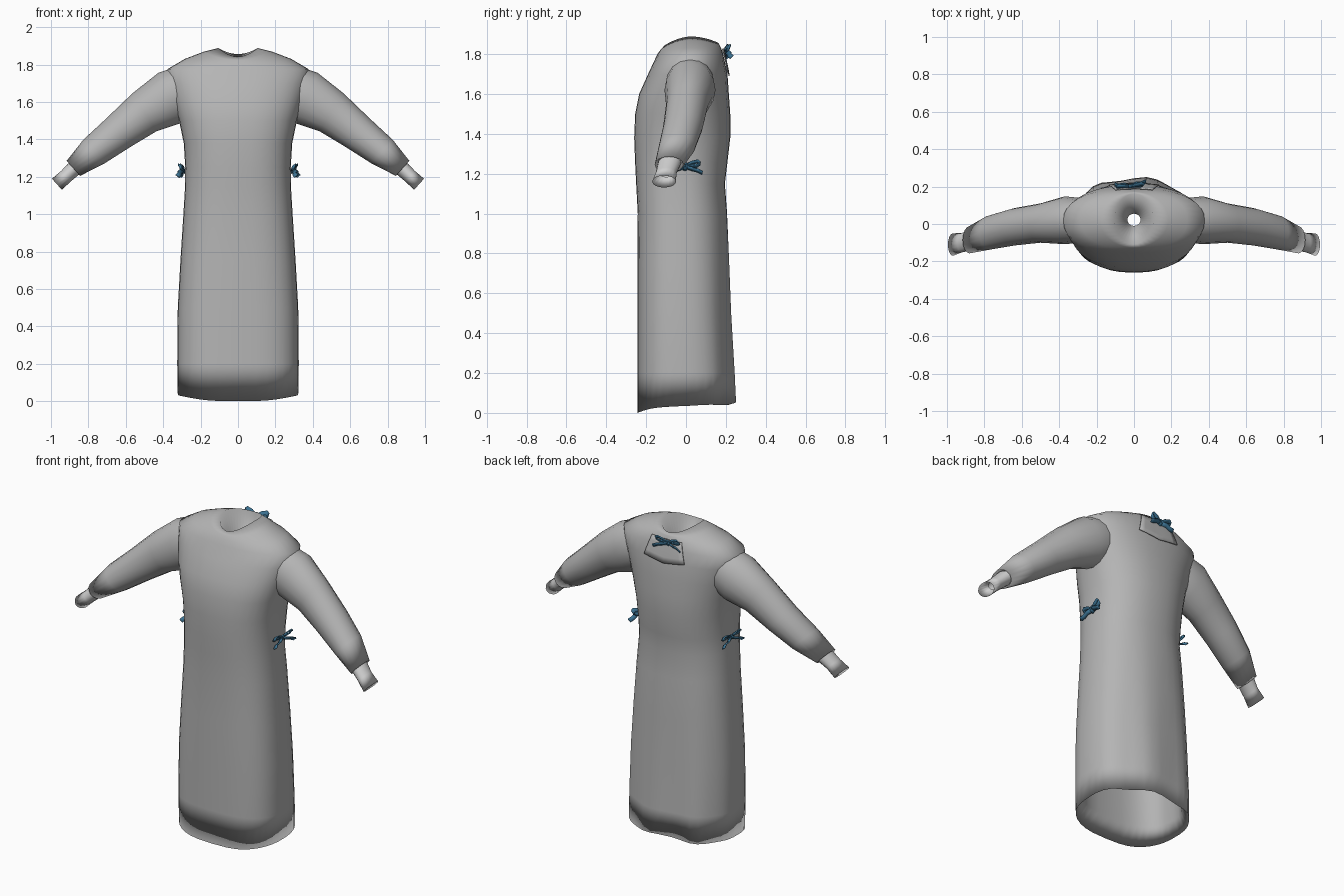
import bpy, math
from mathutils import Vector

if "Cube" in bpy.data.objects:
    bpy.data.objects.remove(bpy.data.objects["Cube"])

def material(name, rgb):
    m = bpy.data.materials.new(name)
    m.diffuse_color = (*rgb, 1)
    m.use_nodes = True
    m.node_tree.nodes["Principled BSDF"].inputs["Base Color"].default_value = m.diffuse_color
    return m

GREY = material("gown grey", (0.46, 0.46, 0.46))
PALE = material("cuff pale grey", (0.62, 0.62, 0.62))
BLUE = material("tie blue", (0.045, 0.17, 0.29))

def add_mesh(name, verts, faces, mat, thick=0):
    me = bpy.data.meshes.new(name)
    me.from_pydata([tuple(v) for v in verts], [], faces)
    me.materials.append(mat)
    for p in me.polygons:
        p.use_smooth = True
    ob = bpy.data.objects.new(name, me)
    bpy.context.collection.objects.link(ob)
    if thick:
        mod = ob.modifiers.new("thickness", 'SOLIDIFY')
        mod.thickness = thick
        mod.offset = 0
    return ob

def loft(name, rings, mat, closed=True, thick=0):
    n = len(rings[0])
    verts = [v for r in rings for v in r]
    faces = []
    for i in range(len(rings) - 1):
        for j in range(n if closed else n - 1):
            k = (j + 1) % n
            faces.append((i * n + j, i * n + k, (i + 1) * n + k, (i + 1) * n + j))
    return add_mesh(name, verts, faces, mat, thick)

# Gown body: z, half width, front y, back y, squareness, front lift, back lift
SECTIONS = [
    (1.00, 0.275, -0.222, 0.188, 2.6, 0, 0),            # lining
    (0.12, 0.288, -0.205, 0.205, 2.8, 0, 0),            # turned-in hem
    (0.035, 0.322, -0.243, 0.255, 2.9, -0.035, 0.015),  # hem edge
    (0.20, 0.325, -0.243, 0.248, 2.9, 0, 0),
    (0.50, 0.322, -0.243, 0.230, 2.8, 0, 0),
    (0.75, 0.308, -0.243, 0.220, 2.7, 0, 0),
    (1.00, 0.292, -0.242, 0.207, 2.6, 0, 0),
    (1.15, 0.283, -0.250, 0.195, 2.5, 0, 0),
    (1.25, 0.282, -0.255, 0.207, 2.5, 0, 0),
    (1.38, 0.290, -0.260, 0.222, 2.5, 0, 0),
    (1.50, 0.315, -0.255, 0.222, 2.5, 0, 0),
    (1.60, 0.345, -0.235, 0.215, 2.4, 0, 0),
    (1.70, 0.372, -0.190, 0.208, 2.3, 0, 0),
    (1.775, 0.378, -0.155, 0.192, 2.3, 0, 0),
    (1.83, 0.285, -0.140, 0.180, 2.2, -0.025, -0.010),
    (1.868, 0.185, -0.127, 0.172, 2.0, -0.045, -0.030),
    (1.888, 0.105, -0.108, 0.163, 1.9, -0.045, -0.032),  # neck edge
    (1.65, 0.035, -0.010, 0.055, 2.0, 0, 0),             # neck facing
]

def spow(v, e):
    return math.copysign(abs(v) ** e, v)

def body_ring(sec, n=36):
    z, rx, yf, yb, p, lf, lb = sec
    out = []
    for j in range(n):
        a = 2 * math.pi * j / n
        c, s = math.cos(a), math.sin(a)
        q = min(p, 2.25) if s > 0 else p           # the back is rounder
        lift = (lb if s > 0 else lf) * s * s
        y = (yf + yb) / 2 + (yb - yf) / 2 * spow(s, 2 / q)
        if s > 0 and z < 1.1:                      # soft folds in the back skirt
            y -= 0.010 * (1.1 - z) * s * (1 + math.cos(7 * a))
        if z < 0.1:                                # uneven hem
            lift += 0.006 * math.sin(5 * a) * (1 + s) / 2
        out.append((rx * spow(c, 2 / q), y, z + lift))
    return out

loft("gown_body", [body_ring(s) for s in SECTIONS], GREY)

# Sleeves and cuffs: x, y, z, radius across the arm, radius along y
SLEEVE = [
    (0.290, 0.020, 1.655, 0.138, 0.120),
    (0.370, 0.020, 1.620, 0.147, 0.128),
    (0.500, 0.005, 1.545, 0.120, 0.105),
    (0.640, -0.015, 1.435, 0.100, 0.100),
    (0.770, -0.045, 1.335, 0.085, 0.092),
    (0.880, -0.085, 1.245, 0.054, 0.072),
    (0.840, -0.075, 1.275, 0.035, 0.050),
]
CUFF = [
    (0.865, -0.082, 1.255, 0.043, 0.058),
    (0.920, -0.100, 1.203, 0.038, 0.052),
    (0.968, -0.110, 1.160, 0.040, 0.060),
    (0.920, -0.100, 1.203, 0.026, 0.040),
]

def arm_tube(name, table, s, mat, n=16):
    rings = []
    for x, y, z, rp, ry in table:
        # plane tilts from the armhole to square across the wrist
        tilt = math.radians(22 + 20 * min(1, max(0, (x - 0.37) / 0.25)))
        p = Vector((s * math.sin(tilt), 0, math.cos(tilt)))
        c = Vector((s * x, y, z))
        rings.append([c + Vector((0, ry * math.cos(s * t), 0)) + p * rp * math.sin(s * t)
                      for t in (2 * math.pi * j / n for j in range(n))])
    loft(name, rings, mat)

for side, s in (("right", 1), ("left", -1)):
    arm_tube(side + "_sleeve", SLEEVE, s, GREY)
    arm_tube(side + "_cuff", CUFF, s, PALE)

# Overlapping flap at the back of the neck, following the back surface
def back_y(x, z):
    for a, b in zip(SECTIONS[2:], SECTIONS[3:]):
        if a[0] <= z <= b[0]:
            t = (z - a[0]) / (b[0] - a[0])
            rx, yf, yb, p = (a[k] + (b[k] - a[k]) * t for k in (1, 2, 3, 4))
            p = min(p, 2.25)
            return (yf + yb) / 2 + (yb - yf) / 2 * (1 - min(1, abs(x / rx)) ** p) ** (1 / p)

rows = []
for i in range(5):
    z = 1.69 + 0.034 * i
    half = 0.135 - 0.009 * i
    rows.append([(half * k / 4, back_y(half * k / 4, z) + 0.008, z + 0.02 * abs(k / 4) * (1 - i / 4))
                 for k in range(4, -5, -1)])
loft("back_neck_flap", rows, GREY, closed=False, thick=0.005)

# Bows: two loops, two tails and a knot of flat ribbon
def bow(name, centre, u, n, size=1.0):
    c, u, n = Vector(centre), Vector(u).normalized(), Vector(n).normalized()
    v = Vector((0, 0, 1))
    w = (n + v * 0.8).normalized() * 0.011 * size
    verts, faces = [], []

    def ribbon(path):
        base = len(verts)
        for a, b, d in path:
            p = c + (u * a + v * b + n * d) * size
            verts.extend((p - w, p + w))
        for i in range(len(path) - 1):
            k = base + 2 * i
            faces.append((k, k + 1, k + 3, k + 2))

    for s in (1, -1):
        ribbon([(0, 0, 0.008), (s * 0.025, 0.016, 0.014), (s * 0.055, 0.024, 0.018),
                (s * 0.066, 0.014, 0.016), (s * 0.05, 0.003, 0.010), (0, 0, 0.004)])
        ribbon([(0, 0, 0.010), (s * 0.03, -0.010, 0.022), (s * 0.055, -0.018, 0.020),
                (s * 0.075, -0.028, 0.028)])
    ribbon([(0.010 * math.cos(t), 0.010 * math.sin(t), 0.010)
            for t in (math.pi * k / 4 for k in range(9))])
    add_mesh(name, verts, faces, BLUE, 0.007)

bow("back_neck_bow", (-0.02, 0.190, 1.808), (1, 0.1, 0), (0, 1, 0.3), 1.12)
bow("right_waist_bow", (0.285, -0.005, 1.235), (0.08, 1, 0), (1, 0.1, 0), 1.12)
bow("left_waist_bow", (-0.285, -0.005, 1.235), (0.08, 1, 0), (-1, 0.1, 0), 1.12)
